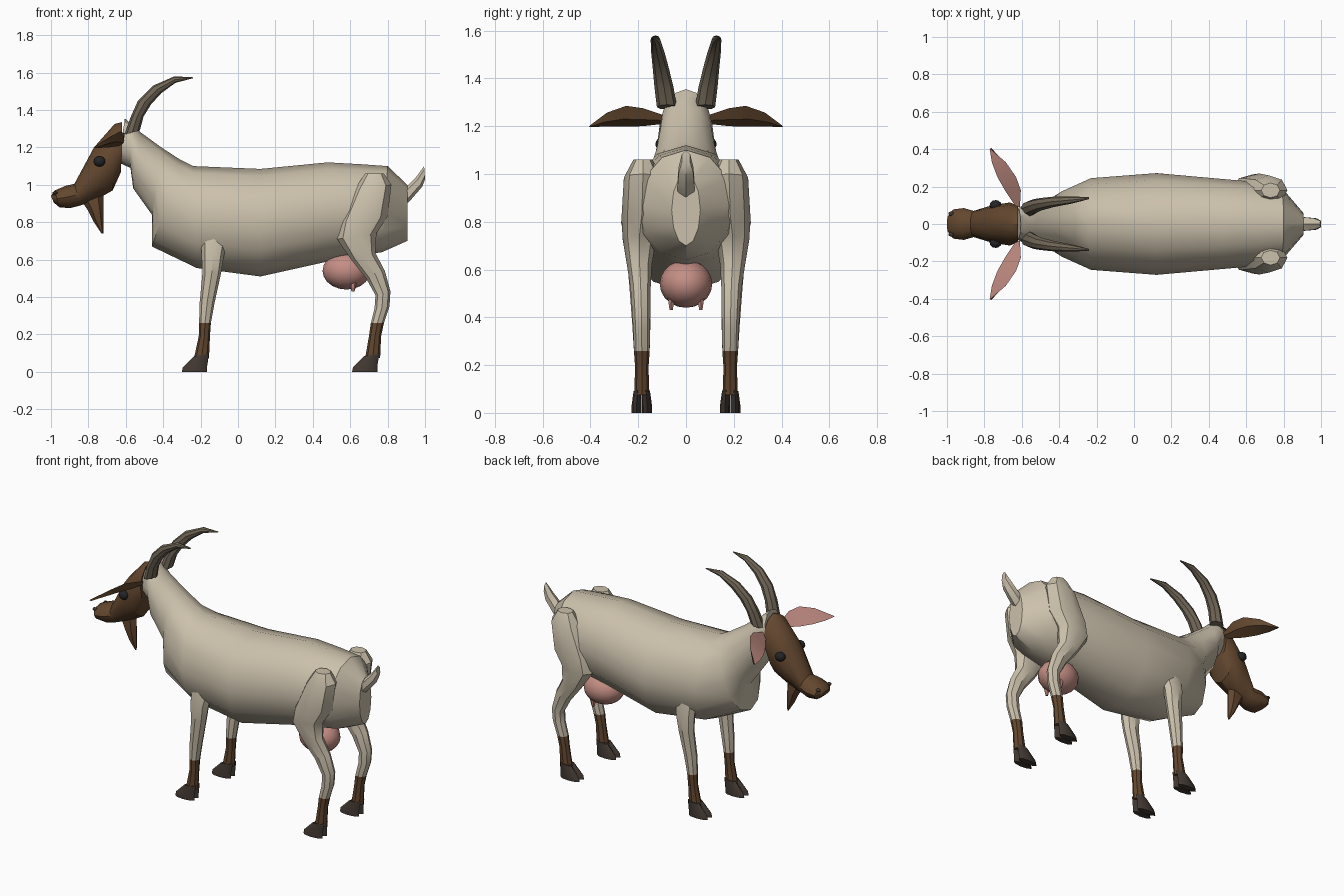
import bpy, bmesh, math
from mathutils import Matrix, Vector


def material(name, r, g, b):
    m = bpy.data.materials.new(name)
    m.diffuse_color = (r, g, b, 1)
    return m


CREAM = material("cream coat", 0.60, 0.53, 0.41)
BROWN = material("brown coat", 0.125, 0.063, 0.028)
PINK = material("pink skin", 0.55, 0.27, 0.23)
HORN = material("horn", 0.165, 0.135, 0.095)
HOOF = material("hoof", 0.055, 0.04, 0.032)
EYE = material("eye", 0.018, 0.018, 0.02)


def finish(name, bm, mats, mirror=False, angle=35):
    bmesh.ops.recalc_face_normals(bm, faces=bm.faces)
    me = bpy.data.meshes.new(name)
    bm.to_mesh(me)
    bm.free()
    for m in mats:
        me.materials.append(m)
    ob = bpy.data.objects.new(name, me)
    bpy.context.collection.objects.link(ob)
    bpy.ops.object.select_all(action='DESELECT')
    ob.select_set(True)
    bpy.context.view_layer.objects.active = ob
    bpy.ops.object.shade_smooth_by_angle(angle=math.radians(angle))
    if mirror:
        mod = ob.modifiers.new("Mirror", 'MIRROR')
        mod.use_axis = (False, True, False)
        mod.use_mirror_merge = False
    return ob


def loft(name, rings, mats, n=8, mirror=False, split_z=None, angle=35):
    """Skin elliptical rings; each is (x1, z1, x2, z2, half width, y centre)."""
    bm = bmesh.new()
    loops = []
    for x1, z1, x2, z2, w, y in rings:
        a, b = Vector((x1, y, z1)), Vector((x2, y, z2))
        mid, half = (a + b) / 2, (a - b) / 2
        loops.append([bm.verts.new(mid + half * math.cos(t) + Vector((0, w * math.sin(t), 0)))
                      for t in (2 * math.pi * i / n for i in range(n))])
    for p, q in zip(loops, loops[1:]):
        for i in range(n):
            j = (i + 1) % n
            bm.faces.new((p[i], p[j], q[j], q[i]))
    bm.faces.new(loops[0])
    bm.faces.new(loops[-1])
    if split_z is not None:
        for f in bm.faces:
            f.material_index = int(f.calc_center_median().z < split_z)
    return finish(name, bm, mats, mirror, angle)


def ball(name, centre, size, mat, mirror=False, u=12, v=8):
    bm = bmesh.new()
    mx = Matrix.Translation(centre) @ Matrix.Diagonal((*size, 1))
    bmesh.ops.create_uvsphere(bm, u_segments=u, v_segments=v, radius=1, matrix=mx)
    return finish(name, bm, [mat], mirror)


# Body and neck in one skin, rump to nape
loft("body_and_neck", [
    (0.905, 1.00, 0.905, 0.70, 0.06, 0),
    (0.80, 1.10, 0.77, 0.64, 0.20, 0),
    (0.66, 1.11, 0.64, 0.62, 0.225, 0),
    (0.48, 1.12, 0.48, 0.59, 0.24, 0),
    (0.12, 1.085, 0.12, 0.51, 0.272, 0),
    (-0.24, 1.10, -0.22, 0.555, 0.245, 0),
    (-0.31, 1.135, -0.46, 0.67, 0.175, 0),
    (-0.41, 1.20, -0.46, 0.84, 0.14, 0),
    (-0.52, 1.28, -0.56, 0.98, 0.12, 0),
    (-0.57, 1.325, -0.575, 1.09, 0.11, 0),
    (-0.605, 1.355, -0.64, 1.12, 0.085, 0),
], [CREAM], n=12)

# Head with flared muzzle
loft("head", [
    (-0.62, 1.335, -0.625, 1.07, 0.10, 0),
    (-0.66, 1.325, -0.67, 0.97, 0.115, 0),
    (-0.77, 1.20, -0.75, 0.925, 0.10, 0),
    (-0.875, 1.005, -0.84, 0.89, 0.07, 0),
    (-0.92, 0.995, -0.90, 0.875, 0.085, 0),
    (-0.98, 0.97, -0.955, 0.88, 0.078, 0),
    (-1.00, 0.94, -0.985, 0.905, 0.045, 0),
], [BROWN], n=12)
ball("eye", (-0.74, 0.10, 1.125), (0.032, 0.028, 0.028), EYE, True)
ball("nostril", (-0.978, 0.055, 0.955), (0.015, 0.013, 0.01), HOOF, True, 8, 6)

# Beard
loft("beard", [
    (-0.84, 0.92, -0.72, 0.95, 0.03, 0),
    (-0.80, 0.86, -0.72, 0.88, 0.035, 0),
    (-0.77, 0.80, -0.72, 0.81, 0.025, 0),
    (-0.73, 0.74, -0.72, 0.74, 0.005, 0),
], [BROWN], n=6)

# Horns sweeping back
loft("horn", [
    (-0.605, 1.27, -0.525, 1.29, 0.042, 0.08),
    (-0.575, 1.36, -0.505, 1.365, 0.04, 0.092),
    (-0.535, 1.45, -0.465, 1.43, 0.034, 0.105),
    (-0.455, 1.53, -0.41, 1.49, 0.028, 0.118),
    (-0.34, 1.58, -0.335, 1.545, 0.02, 0.128),
    (-0.24, 1.575, -0.24, 1.57, 0.005, 0.138),
], [HORN], n=8, mirror=True)

# Ears: pink inner strip, brown domed back
bm = bmesh.new()
upper = [(-0.61, 0.09, 1.245), (-0.605, 0.18, 1.275), (-0.63, 0.25, 1.285),
         (-0.685, 0.33, 1.257), (-0.768, 0.402, 1.203)]
lower = [(-0.63, 0.09, 1.21), (-0.69, 0.18, 1.20), (-0.73, 0.25, 1.198),
         (-0.76, 0.33, 1.198), (-0.772, 0.402, 1.198)]
rows = []
for k, (u, l) in enumerate(zip(upper, lower)):
    bulge = Vector((0.025, 0.012, -0.012)) * math.sin(math.pi * (k + 0.5) / 5)
    mid = (Vector(u) + Vector(l)) / 2 + bulge
    rows.append([bm.verts.new(c) for c in (u, l, mid)])
for p, q in zip(rows, rows[1:]):
    for i in range(3):
        j = (i + 1) % 3
        bm.faces.new((p[i], p[j], q[j], q[i])).material_index = int(i == 0)
bm.faces.new(rows[0])
bm.faces.new(rows[-1])
finish("ear", bm, [BROWN, PINK], True)

# Front legs with brown socks
loft("front_leg", [
    (-0.20, 0.74, -0.05, 0.74, 0.04, 0.18),
    (-0.195, 0.62, -0.075, 0.62, 0.05, 0.195),
    (-0.19, 0.53, -0.09, 0.53, 0.042, 0.195),
    (-0.205, 0.37, -0.125, 0.37, 0.038, 0.187),
    (-0.208, 0.26, -0.145, 0.26, 0.033, 0.185),
    (-0.21, 0.19, -0.15, 0.19, 0.028, 0.185),
    (-0.235, 0.075, -0.155, 0.075, 0.032, 0.185),
], [CREAM, BROWN], mirror=True, split_z=0.26)

# Hind legs with haunch and hock
loft("hind_leg", [
    (0.68, 1.06, 0.78, 1.06, 0.04, 0.18),
    (0.62, 0.97, 0.82, 1.00, 0.08, 0.18),
    (0.54, 0.80, 0.80, 0.83, 0.085, 0.185),
    (0.53, 0.71, 0.74, 0.74, 0.07, 0.195),
    (0.605, 0.60, 0.735, 0.635, 0.052, 0.195),
    (0.685, 0.50, 0.785, 0.54, 0.042, 0.19),
    (0.735, 0.41, 0.815, 0.43, 0.038, 0.187),
    (0.73, 0.34, 0.81, 0.35, 0.035, 0.186),
    (0.71, 0.26, 0.78, 0.26, 0.033, 0.185),
    (0.70, 0.19, 0.765, 0.19, 0.028, 0.185),
    (0.68, 0.075, 0.76, 0.075, 0.032, 0.185),
], [CREAM, BROWN], mirror=True, split_z=0.26)

# Cloven hooves, two toes per foot
for leg, x in (("front", -0.165), ("hind", 0.745)):
    for toe, y in (("inner", 0.163), ("outer", 0.207)):
        loft(f"{leg}_hoof_{toe}", [
            (x - 0.135, 0.0, x, 0.0, 0.021, y),
            (x - 0.13, 0.025, x, 0.03, 0.021, y),
            (x - 0.07, 0.085, x + 0.01, 0.095, 0.017, 0.185 + (y - 0.185) * 0.8),
        ], [HOOF], n=8, mirror=True)

# Udder and teats
ball("udder", (0.58, 0, 0.54), (0.128, 0.11, 0.10), PINK, u=16, v=10)
loft("teat", [
    (0.59, 0.50, 0.64, 0.50, 0.02, 0.06),
    (0.60, 0.455, 0.63, 0.455, 0.012, 0.062),
    (0.607, 0.43, 0.623, 0.43, 0.008, 0.062),
], [PINK], n=6, mirror=True)

# Upturned tail
loft("tail", [
    (0.86, 0.97, 0.88, 0.88, 0.035, 0),
    (0.90, 0.99, 0.92, 0.915, 0.042, 0),
    (0.955, 1.045, 0.985, 0.99, 0.035, 0),
    (0.995, 1.10, 1.00, 1.03, 0.02, 0),
], [CREAM], n=6)
